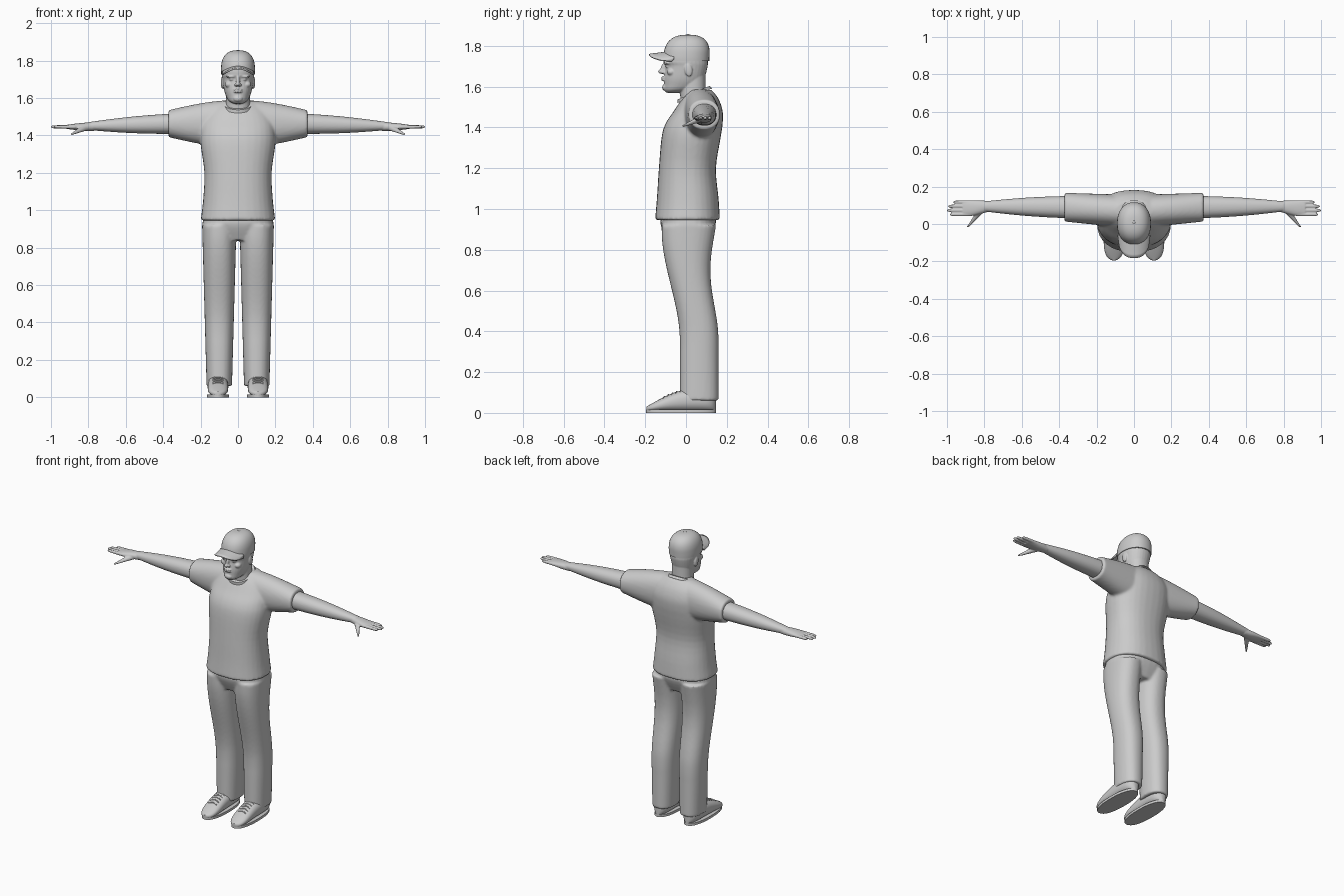
import bpy, bmesh, math
from mathutils import Matrix, Vector

if "Cube" in bpy.data.objects:
    bpy.data.objects.remove(bpy.data.objects["Cube"])

grey = bpy.data.materials.new("plain_grey")
grey.use_nodes = True
shade = (.6, .6, .6, 1)
grey.diffuse_color = shade
grey.node_tree.nodes["Principled BSDF"].inputs["Base Color"].default_value = shade


def mix(start, end, amount):
    return start + (end - start) * amount


def fractions(count):
    return [index / count for index in range(count + 1)]


def smooth_rings(rings, steps):
    """Catmull-Rom interpolation between cross-sections."""
    points = [Vector(ring) for ring in rings]
    points = [points[0], *points, points[-1]]
    result = []
    for before, start, end, after in zip(points, points[1:], points[2:], points[3:]):
        for step in range(steps):
            t = step / steps
            leave, arrive = (end - before) / 2, (after - start) / 2
            bend = (1 - t) * leave * t * (1 - t) - t * arrive * t * (1 - t)
            result.append(mix(start, end, t * t * (3 - 2 * t)) + bend)
    return result + [points[-1]]


def loft(bm, axis, rings, power=2.2, mirror=False, steps=4, segments=32):
    """Closed tube; each ring is (position, centre a, radius a, centre b, radius b)."""
    for side in ((1, -1) if mirror else (1,)):
        loops = []
        for position, centre_a, radius_a, centre_b, radius_b in smooth_rings(rings, steps):
            loop = []
            for index in range(segments):
                angle = math.tau * index / segments
                c, s = math.cos(angle), math.sin(angle)
                a = centre_a + radius_a * math.copysign(abs(c) ** (2 / power), c)
                b = centre_b + radius_b * math.copysign(abs(s) ** (2 / power), s)
                x, y, z = {"x": (position, a, b), "y": (a, position, b), "z": (a, b, position)}[axis]
                loop.append(bm.verts.new((x * side, y, z)))
            loops.append(loop)
        for lower, upper in zip(loops, loops[1:]):
            for index in range(segments):
                following = (index + 1) % segments
                bm.faces.new((lower[index], lower[following], upper[following], upper[index]))
        bm.faces.new(loops[0])
        bm.faces.new(loops[-1])


def trunk(bm, sections, **options):
    """Upright loft on the centre line; sections are (height, half width, front, back)."""
    loft(bm, "z", [(height, 0, half, (front + back) / 2, (back - front) / 2)
                   for height, half, front, back in sections], **options)


def ball(bm, centre, size, mirror=False, tilt=0):
    x, y, z = centre
    for side in ((1, -1) if mirror else (1,)):
        place = Matrix.Translation((x * side, y, z)) @ Matrix.Rotation(tilt, 4, "X")
        bmesh.ops.create_uvsphere(bm, u_segments=20, v_segments=12, radius=1,
                                  matrix=place @ Matrix.Diagonal((*size, 1)))


def finish(name, bm, voxel=0, relax=0, thickness=0):
    """Turn the bmesh into an object, fusing its pieces when a voxel size is given."""
    bmesh.ops.recalc_face_normals(bm, faces=bm.faces)
    mesh = bpy.data.meshes.new(name)
    bm.to_mesh(mesh)
    bm.free()
    mesh.materials.append(grey)
    obj = bpy.data.objects.new(name, mesh)
    bpy.context.collection.objects.link(obj)
    bpy.ops.object.select_all(action="DESELECT")
    obj.select_set(True)
    bpy.context.view_layer.objects.active = obj
    bpy.ops.object.shade_smooth_by_angle(angle=math.radians(40))
    if thickness:
        obj.modifiers.new("thickness", "SOLIDIFY").thickness = thickness
    if voxel:
        fuse = obj.modifiers.new("fuse", "REMESH")
        fuse.mode = "VOXEL"
        fuse.voxel_size = voxel
        fuse.use_smooth_shade = True
        soften = obj.modifiers.new("soften", "SMOOTH")
        soften.factor = .5
        soften.iterations = relax


# Shirt: body and sleeves fused
bm = bmesh.new()
trunk(bm, [(.945, .2, -.152, .167), (1.05, .187, -.143, .16), (1.2, .18, -.133, .147),
           (1.35, .2, -.12, .17), (1.42, .2, -.1, .18), (1.48, .19, -.06, .18),
           (1.54, .155, -.02, .16), (1.585, .09, .02, .125)], power=2.3)
loft(bm, "x", [(.372 * t, mix(.065, .09, t), mix(.09, .077, t),
                1.463, .072 + .055 * math.cos(t * math.pi / 2)) for t in fractions(5)], mirror=True)
finish("shirt", bm, voxel=.008, relax=6)

# Collar band, tilted down at the front
bm = bmesh.new()
trunk(bm, [(-.008, .084, -.092, .092), (.008, .079, -.086, .086)], power=2)
tilt = Matrix.Translation((0, .04, 1.563)) @ Matrix.Rotation(.4, 4, "X")
bmesh.ops.transform(bm, verts=bm.verts, matrix=tilt)
finish("collar", bm)

# Trousers: hips and two legs fused, thighs forward and calves back
bm = bmesh.new()
trunk(bm, [(1, .17, -.11, .135), (.93, .19, -.126, .147), (.84, .17, -.09, .11)], power=2.4)
leg = []
for t in fractions(12):
    height = mix(.92, .06, t)
    rise = min(1, max(0, (height - .35) / .55))
    front = -.03 - .09 * rise * rise * (3 - 2 * rise)
    back = .14 + .02 * math.cos(math.pi * max(0, height / .35 - 1))
    leg.append((height, .1, mix(.092, .068, t), (front + back) / 2, (back - front) / 2))
loft(bm, "z", leg, power=2.3, mirror=True)
finish("trousers", bm, voxel=.008, relax=4)


# Shoes: uppers, soles and laces
def shoe_top(t):
    return .03 + .09 * math.sin(math.pi * .7 * t)


toe, heel, shoe_x = -.195, .147, .107
bm = bmesh.new()
shoe = []
for t in fractions(16):
    along = .5 - .498 * math.cos(math.pi * t)
    half = .055 * math.sqrt(1 - abs(2 * along - 1) ** 5)
    shoe.append((mix(toe, heel, along), shoe_x, half,
                 shoe_top(along) / 2 + .004, shoe_top(along) / 2 - .004))
loft(bm, "y", shoe, power=2.3, mirror=True, steps=2)
finish("shoes", bm)

bm = bmesh.new()
middle, length = (toe + heel) / 2, (heel - toe) / 2
loft(bm, "z", [(height, shoe_x, .06, middle, length) for height in (0, .016)],
     power=2.3, mirror=True)
finish("soles", bm)

bm = bmesh.new()
for row in fractions(4):
    along = mix(.26, .5, row)
    y, z = mix(toe, heel, along), shoe_top(along)
    for skew in (-.2, .2):
        loft(bm, "x", [(shoe_x + shift, y + skew * shift, .003, z - 10 * shift * shift, .004)
                       for shift in (-.03, 0, .03)], mirror=True, segments=8)
finish("laces", bm)

# Arms with palm, fingers and thumb
bm = bmesh.new()
arm = []
for t in fractions(8):
    bulge = .006 * math.sin(math.pi * t)
    arm.append((mix(.33, .8, t), mix(.09, .094, t), mix(.06, .027, t) + bulge,
                mix(1.463, 1.45, t), mix(.055, .021, t) + bulge))
loft(bm, "x", arm, mirror=True)
knuckles = 1.446
loft(bm, "x", [(.77, .095, .027, knuckles, .022), (.82, .09, .036, knuckles, .022),
               (.87, .085, .042, knuckles, .017), (.915, .085, .041, knuckles, .011)], mirror=True)
for index, tip in enumerate((.985, 1, .995, .967)):
    y = .051 + .022 * index
    loft(bm, "x", [(x, y, radius, knuckles, radius) for x, radius in
                   ((.87, .01), (tip - .05, .0095), (tip - .012, .008), (tip, .003))],
         mirror=True, segments=16)
loft(bm, "y", [(mix(.08, -.018, t), mix(.81, .89, t), mix(.024, .006, t),
                mix(knuckles, 1.406, t), mix(.018, .005, t)) for t in fractions(4)],
     mirror=True, segments=16)
finish("arms", bm, voxel=.004, relax=3)

# Head, neck and facial features fused
bm = bmesh.new()
trunk(bm, [(1.49, .075, -.02, .11), (1.57, .065, -.03, .097), (1.69, .065, -.04, .096)])
trunk(bm, [(1.57, .025, -.095, -.03), (1.585, .05, -.108, .03), (1.61, .064, -.108, .07),
           (1.645, .075, -.107, .092), (1.7, .083, -.1, .106), (1.725, .086, -.11, .107),
           (1.78, .084, -.1, .105)])
ball(bm, (0, -.103, 1.596), (.025, .014, .016))
ball(bm, (0, -.108, 1.692), (.01, .016, .032), tilt=-.35)
ball(bm, (0, -.12, 1.674), (.012, .017, .011))
ball(bm, (.011, -.112, 1.671), (.009, .012, .008), mirror=True)
for lip_height in (1.634, 1.645):
    ball(bm, (0, -.108, lip_height), (.024, .013, .006))
ball(bm, (.035, -.092, 1.715), (.028, .016, .008), mirror=True)
ball(bm, (.033, -.088, 1.7), (.014, .013, .008), mirror=True)
ball(bm, (.048, -.072, 1.672), (.022, .022, .018), mirror=True)
ball(bm, (.084, .012, 1.682), (.008, .019, .032), mirror=True, tilt=.15)
finish("head", bm, voxel=.004, relax=2)

# Cap crown and top button
bm = bmesh.new()
crown = [(1.725, 0, .09, .002, .112)]
for t in fractions(9):
    angle = t * math.pi * .49
    spread, lift = math.cos(angle) ** .77, math.sin(angle) ** .77
    crown.append((mix(1.745, 1.855, lift), 0, .091 * spread, mix(.002, .01, lift), .113 * spread))
loft(bm, "z", crown)
ball(bm, (0, .01, 1.855), (.008, .008, .003))
finish("cap", bm)

# Cap brim: curved sheet drooping at the sides
bm = bmesh.new()
rows = []
for t in fractions(6):
    row = []
    for across in fractions(24):
        u = 2 * across - 1
        reach = .01 + .112 * math.sqrt(1 - abs(u) ** 2.6)
        row.append(bm.verts.new((.087 * u, -.06 - reach * t, 1.777 - .016 * t - .036 * u * u)))
    rows.append(row)
for inner, outer in zip(rows, rows[1:]):
    for quad in zip(inner, inner[1:], outer[1:], outer):
        bm.faces.new(quad)
finish("cap_brim", bm, thickness=.008)
